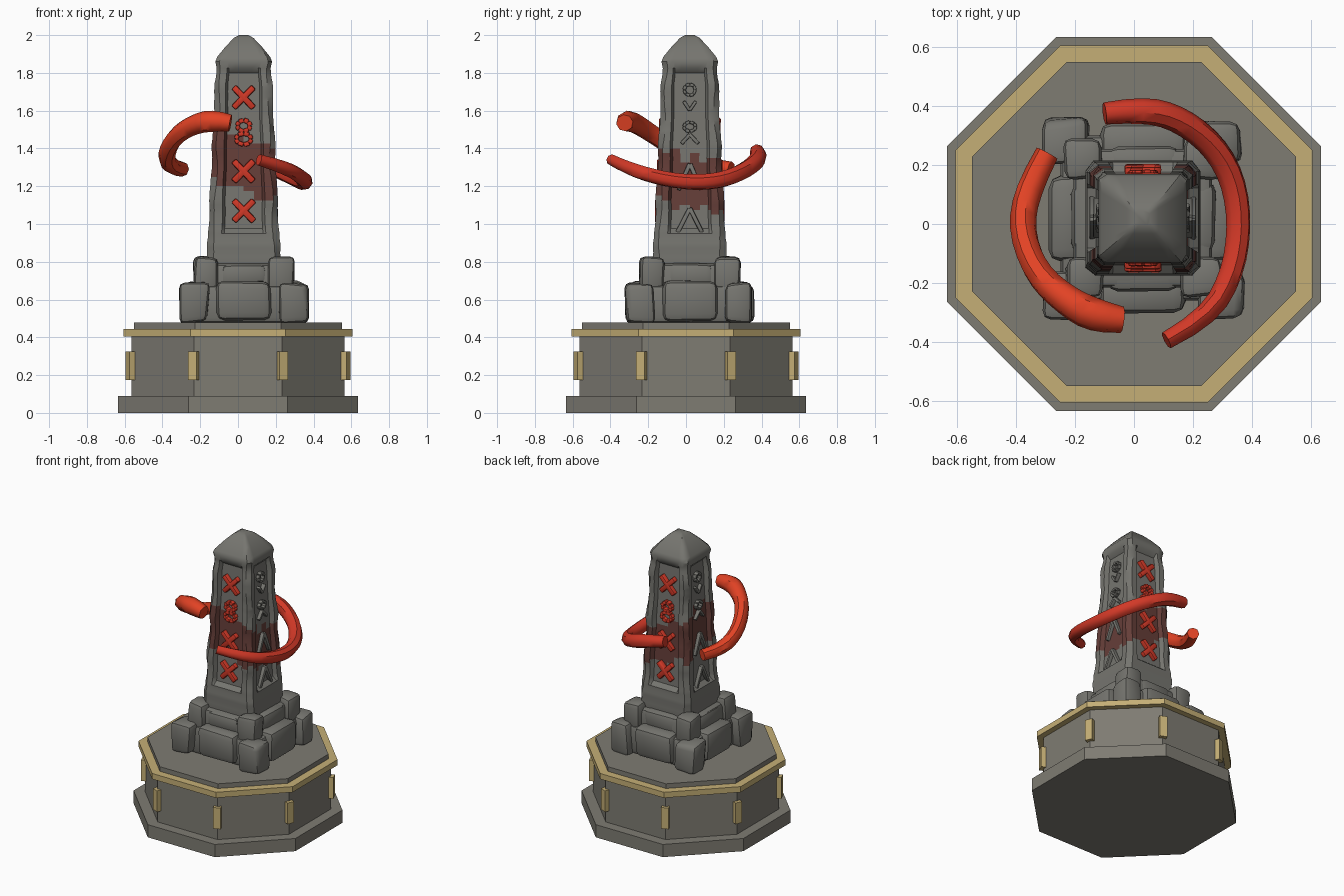
import bpy, bmesh, math, random
from mathutils import Matrix, Vector

random.seed(4)
if "Cube" in bpy.data.objects:
    bpy.data.objects.remove(bpy.data.objects["Cube"])


def material(name, rgb):
    m = bpy.data.materials.new(name)
    m.use_nodes = True
    m.diffuse_color = (*rgb, 1)
    m.node_tree.nodes["Principled BSDF"].inputs["Base Color"].default_value = (*rgb, 1)
    return m


PLINTH = material("plinth stone", (0.21, 0.2, 0.17))
STONE = material("weathered stone", (0.18, 0.178, 0.16))
GOLD = material("gold trim", (0.56, 0.43, 0.18))
RED = material("orange red", (0.76, 0.055, 0.018))
DEEP = material("deep red", (0.64, 0.04, 0.02))
STAIN = material("red stain", (0.13, 0.048, 0.04))

CX, CY = 0.03, 0.02          # centre of the obelisk
SIDES = [-math.pi / 2, 0, math.pi / 2, math.pi]


def finish(bm, name, mats, smooth=None):
    bmesh.ops.recalc_face_normals(bm, faces=bm.faces)
    me = bpy.data.meshes.new(name)
    bm.to_mesh(me)
    bm.free()
    ob = bpy.data.objects.new(name, me)
    bpy.context.collection.objects.link(ob)
    for m in mats:
        me.materials.append(m)
    if smooth:
        shade(ob, smooth)
    return ob


def shade(ob, degrees):
    bpy.ops.object.select_all(action="DESELECT")
    ob.select_set(True)
    bpy.context.view_layer.objects.active = ob
    bpy.ops.object.shade_smooth_by_angle(angle=math.radians(degrees))


def octagon(name, apothem, z0, z1, mat):
    bm = bmesh.new()
    r = apothem / math.cos(math.pi / 8)
    bmesh.ops.create_cone(bm, cap_ends=True, segments=8, radius1=r, radius2=r, depth=z1 - z0,
                          matrix=Matrix.Translation((0, 0, (z0 + z1) / 2))
                          @ Matrix.Rotation(math.pi / 8, 4, "Z"))
    finish(bm, name, [mat])


def add_box(bm, size, matrix, bevel=0.0, jitter=0.0):
    part = bmesh.new()
    bmesh.ops.create_cube(part, size=1, matrix=Matrix.Diagonal((*size, 1)))
    for v in part.verts:
        v.co += Vector([random.uniform(-jitter, jitter) for _ in range(3)])
    if bevel:
        bmesh.ops.bevel(part, geom=part.edges[:], offset=bevel, segments=2,
                        profile=0.5, affect="EDGES")
    part.transform(matrix)
    me = bpy.data.meshes.new("part")
    part.to_mesh(me)
    part.free()
    bm.from_mesh(me)
    bpy.data.meshes.remove(me)


# Octagonal plinth with gold ledge and corner plates
octagon("plinth_foot", 0.635, 0, 0.09, PLINTH)
octagon("plinth_drum", 0.565, 0.09, 0.405, PLINTH)
octagon("gold_ledge", 0.605, 0.405, 0.445, GOLD)
octagon("plinth_top", 0.55, 0.445, 0.478, PLINTH)
bm = bmesh.new()
for i in range(8):
    turn = Matrix.Rotation(math.pi / 8 + i * math.pi / 4, 4, "Z")
    add_box(bm, (0.04, 0.05, 0.15), turn @ Matrix.Translation((0.613, 0, 0.25)))
finish(bm, "gold_corner_plates", [GOLD])


# Stepped stone footing: core blocks, corner stones and rounded side stones
def at(x, y, z, turn=0):
    return (Matrix.Translation((CX, CY, 0)) @ Matrix.Rotation(turn, 4, "Z")
            @ Matrix.Translation((x, y, z)))


bm = bmesh.new()
add_box(bm, (0.56, 0.56, 0.2), at(0, 0, 0.575), 0.03)
add_box(bm, (0.47, 0.47, 0.2), at(0, 0, 0.69), 0.03)
for a in SIDES:
    add_box(bm, (0.15, 0.15, 0.21), at(0.262, 0.262, 0.58, a), 0.03, 0.012)
    add_box(bm, (0.13, 0.13, 0.2), at(0.2, 0.2, 0.725, a), 0.03, 0.01)
    add_box(bm, (0.13, 0.29, 0.21), at(0.255, 0, 0.592, a), 0.04, 0.006)
    add_box(bm, (0.1, 0.24, 0.13), at(0.195, 0, 0.725, a), 0.035, 0.006)
finish(bm, "footing_stones", [STONE], 40)


# Tapered obelisk with chamfered corners, sunken panels and a pointed cap
def half_width(z):
    return 0.195 - 0.05 * (z - 0.8) / 1.05


FRACTIONS = [-0.84, -0.62, -0.54, -0.3, 0, 0.3, 0.54, 0.62, 0.84]
DEPTH = 0.028
levels = [(0.7 + 0.025 * i, None) for i in range(46)]
levels += [(1.86, 0.15), (1.885, 0.14), (1.94, 0.095), (1.985, 0.052), (2.0, 0.025)]
bm = bmesh.new()
rings = []
for z, h in levels:
    sunken = h is None and 0.97 < z < 1.81
    if h is None:
        h = half_width(z) + 0.003 * math.sin(z * 23) + random.uniform(-0.0015, 0.0015)
    ring = []
    for k, a in enumerate(SIDES):
        n, u = Vector((math.cos(a), math.sin(a))), Vector((-math.sin(a), math.cos(a)))
        for f in FRACTIONS:
            edge = f * h
            if abs(f) > 0.8:
                edge += 0.005 * math.sin(z * 17 + k * 2 + f)
            out = half_width(z) - DEPTH if sunken and abs(f) < 0.6 else h
            p = n * out + u * edge
            ring.append(bm.verts.new((CX + p.x, CY + p.y, z)))
    rings.append(ring)
count = len(rings[0])
for lo, hi in zip(rings, rings[1:]):
    for i in range(count):
        j = (i + 1) % count
        bm.faces.new((lo[i], lo[j], hi[j], hi[i]))
bm.faces.new(rings[0])
bm.faces.new(rings[-1])

# Stained band winding around the shaft
for face in bm.faces:
    c = face.calc_center_median()
    a = math.atan2(c.y - CY, c.x - CX)
    centre = 1.29 - 0.07 * math.cos(a) - 0.03 * math.sin(a) + 0.012 * math.sin(7 * a)
    if abs(c.z - centre) < 0.135 + 0.02 * math.sin(11 * a):
        face.material_index = 1
finish(bm, "obelisk_shaft", [STONE, STAIN], 35)


# Raised glyphs
def panel(a, z):
    n, u = Vector((math.cos(a), math.sin(a), 0)), Vector((-math.sin(a), math.cos(a), 0))
    m = Matrix((u, Vector((0, 0, 1)), n)).transposed().to_4x4()
    m.translation = Vector((CX, CY, z)) + n * (half_width(z) - DEPTH + 0.006)
    return m


def stroke(bm, frame, p, q, width, height):
    p, q = Vector((*p, 0)), Vector((*q, 0))
    d = q - p
    m = (frame @ Matrix.Translation((p + q) / 2)
         @ Matrix.Rotation(math.atan2(d.y, d.x), 4, "Z"))
    add_box(bm, (d.length, width, height), m, min(width, height) * 0.25, 0.002)


def oval(bm, frame, y, rx, ry, width, height):
    pts = [(rx * math.cos(t * math.pi / 4), y + ry * math.sin(t * math.pi / 4))
           for t in range(8)]
    for p, q in zip(pts, pts[1:] + pts[:1]):
        stroke(bm, frame, p, q, width, height)


def chevron(bm, frame, w, h, width, height):
    for s in (-1, 1):
        stroke(bm, frame, (0, h), (s * w, -h), width, height)


red, grey = bmesh.new(), bmesh.new()
for a in (SIDES[0], SIDES[2]):
    for z in (1.67, 1.28, 1.07):
        for s in (-1, 1):
            stroke(red, panel(a, z), (-0.053, -0.055 * s), (0.053, 0.055 * s), 0.034, 0.045)
    frame = panel(a, 1.485)
    oval(red, frame, 0.035, 0.036, 0.03, 0.024, 0.045)
    oval(red, frame, -0.035, 0.042, 0.03, 0.024, 0.045)
for a in (SIDES[1], SIDES[3]):
    oval(grey, panel(a, 1.71), 0, 0.03, 0.03, 0.016, 0.035)
    chevron(grey, panel(a, 1.625), 0.032, -0.025, 0.016, 0.035)
    oval(grey, panel(a, 1.515), 0, 0.032, 0.025, 0.016, 0.035)
    chevron(grey, panel(a, 1.45), 0.045, 0.025, 0.018, 0.035)
    chevron(grey, panel(a, 1.25), 0.06, 0.07, 0.022, 0.035)
    chevron(grey, panel(a, 1.02), 0.065, 0.065, 0.022, 0.035)
finish(red, "red_glyphs", [DEEP], 40)
finish(grey, "stone_glyphs", [STONE], 40)


# Floating red arcs
def arc(name, points, mat):
    cu = bpy.data.curves.new(name, "CURVE")
    cu.dimensions = "3D"
    cu.bevel_depth, cu.bevel_resolution = 1.0, 2
    cu.resolution_u, cu.use_fill_caps = 3, True
    sp = cu.splines.new("NURBS")
    sp.points.add(len(points) - 1)
    for pt, (x, y, z, r) in zip(sp.points, points):
        pt.co, pt.radius = (x, y, z, 1), r
    sp.order_u, sp.use_endpoint_u = 3, True
    ob = bpy.data.objects.new(name, cu)
    bpy.context.collection.objects.link(ob)
    cu.materials.append(mat)
    bpy.ops.object.select_all(action="DESELECT")
    ob.select_set(True)
    bpy.context.view_layer.objects.active = ob
    bpy.ops.object.convert(target="MESH")
    shade(bpy.context.object, 45)


arc("upper_arc", [(-0.295, 0.24, 1.29, 0.04), (-0.36, 0.12, 1.3, 0.045),
                  (-0.385, -0.02, 1.37, 0.045), (-0.33, -0.17, 1.47, 0.047),
                  (-0.23, -0.26, 1.53, 0.052), (-0.13, -0.315, 1.55, 0.06),
                  (-0.04, -0.325, 1.535, 0.045)], RED)
arc("lower_arc", [(0.11, -0.395, 1.34, 0.03), (0.25, -0.32, 1.3, 0.036),
                  (0.335, -0.17, 1.25, 0.04), (0.36, 0, 1.22, 0.042),
                  (0.335, 0.16, 1.225, 0.044), (0.26, 0.28, 1.265, 0.045),
                  (0.14, 0.365, 1.32, 0.045), (0.02, 0.39, 1.365, 0.045),
                  (-0.1, 0.375, 1.385, 0.038)], DEEP)
